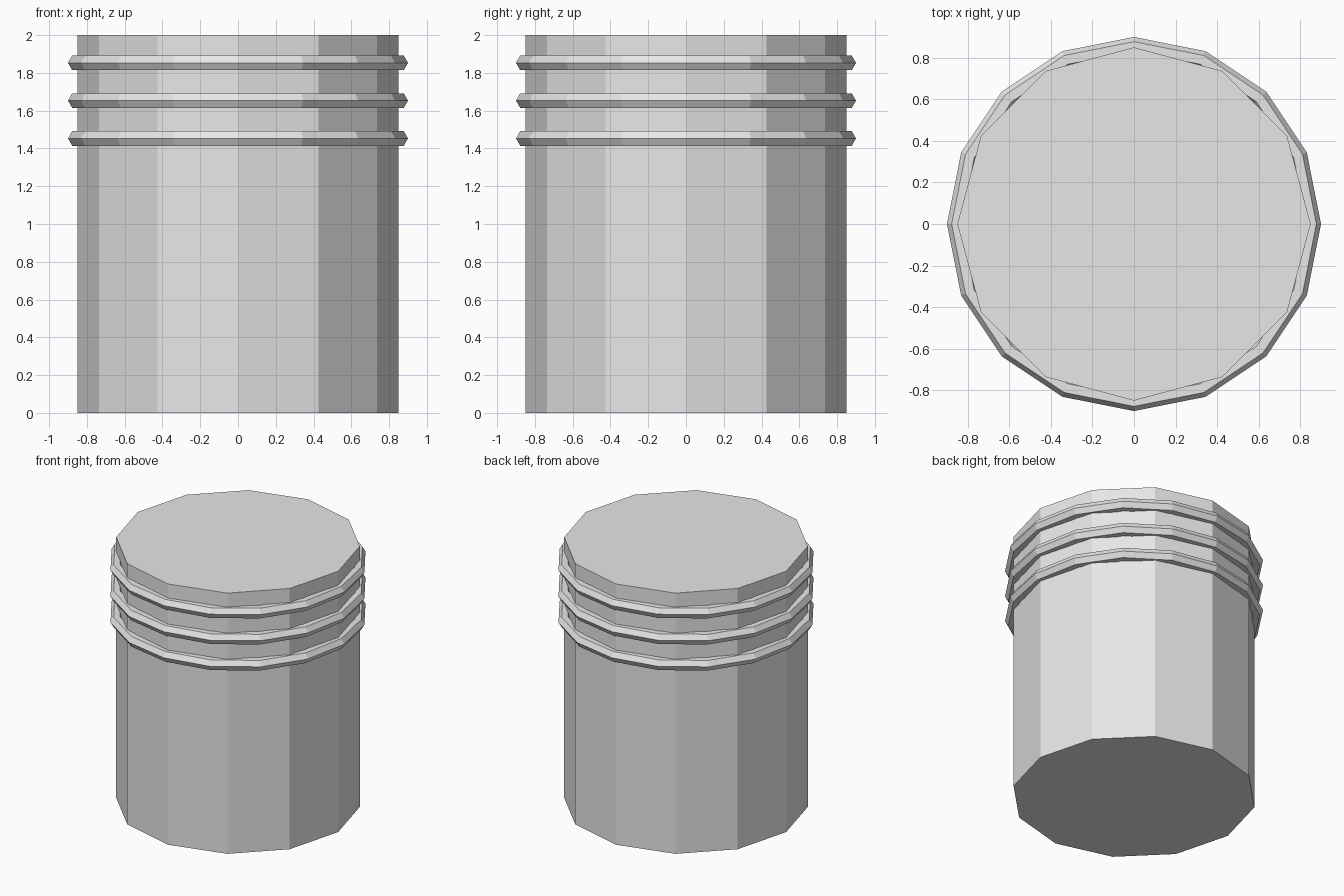
import bpy
import bmesh
from math import cos, sin, tau

cube = bpy.data.objects.get("Cube")
if cube:
    bpy.data.objects.remove(cube, do_unlink=True)

BODY_RADIUS, BODY_HEIGHT, BODY_SIDES = 0.85, 2.0, 12
RING_RADIUS, RING_THICKNESS = 0.855, 0.045
RING_SIDES, RING_SECTION = 16, 6

# Single plain grey
grey = bpy.data.materials.new("plain_grey")
grey.use_nodes = True
colour = (0.8, 0.8, 0.8, 1.0)
grey.diffuse_color = colour
grey.node_tree.nodes["Principled BSDF"].inputs["Base Color"].default_value = colour


def add_object(name, bm, z):
    bmesh.ops.recalc_face_normals(bm, faces=bm.faces[:])
    mesh = bpy.data.meshes.new(name)
    bm.to_mesh(mesh)
    bm.free()
    mesh.materials.append(grey)
    obj = bpy.data.objects.new(name, mesh)
    obj.location.z = z
    bpy.context.collection.objects.link(obj)
    return obj


def circle(count, radius):
    return [(radius * cos(tau * i / count), radius * sin(tau * i / count))
            for i in range(count)]


# Body: closed twelve-sided cylinder
bm = bmesh.new()
base = bm.faces.new([bm.verts.new((x, y, 0)) for x, y in circle(BODY_SIDES, BODY_RADIUS)])
top = bmesh.ops.extrude_face_region(bm, geom=[base], use_keep_orig=True)["geom"]
bmesh.ops.translate(bm, vec=(0, 0, BODY_HEIGHT),
                    verts=[v for v in top if isinstance(v, bmesh.types.BMVert)])
add_object("body", bm, 0)


# Rings: hexagonal section swept around the body
def add_ring(name, z):
    bm = bmesh.new()
    loops = []
    for x, y in circle(RING_SIDES, 1):
        loops.append([bm.verts.new((x * (RING_RADIUS + r), y * (RING_RADIUS + r), h))
                      for r, h in circle(RING_SECTION, RING_THICKNESS)])
    for i, a in enumerate(loops):
        b = loops[(i + 1) % RING_SIDES]
        for j in range(RING_SECTION):
            k = (j + 1) % RING_SECTION
            bm.faces.new((a[j], b[j], b[k], a[k]))
    add_object(name, bm, z)


for name, z in (("lower_ring", 1.453), ("middle_ring", 1.653), ("upper_ring", 1.853)):
    add_ring(name, z)
